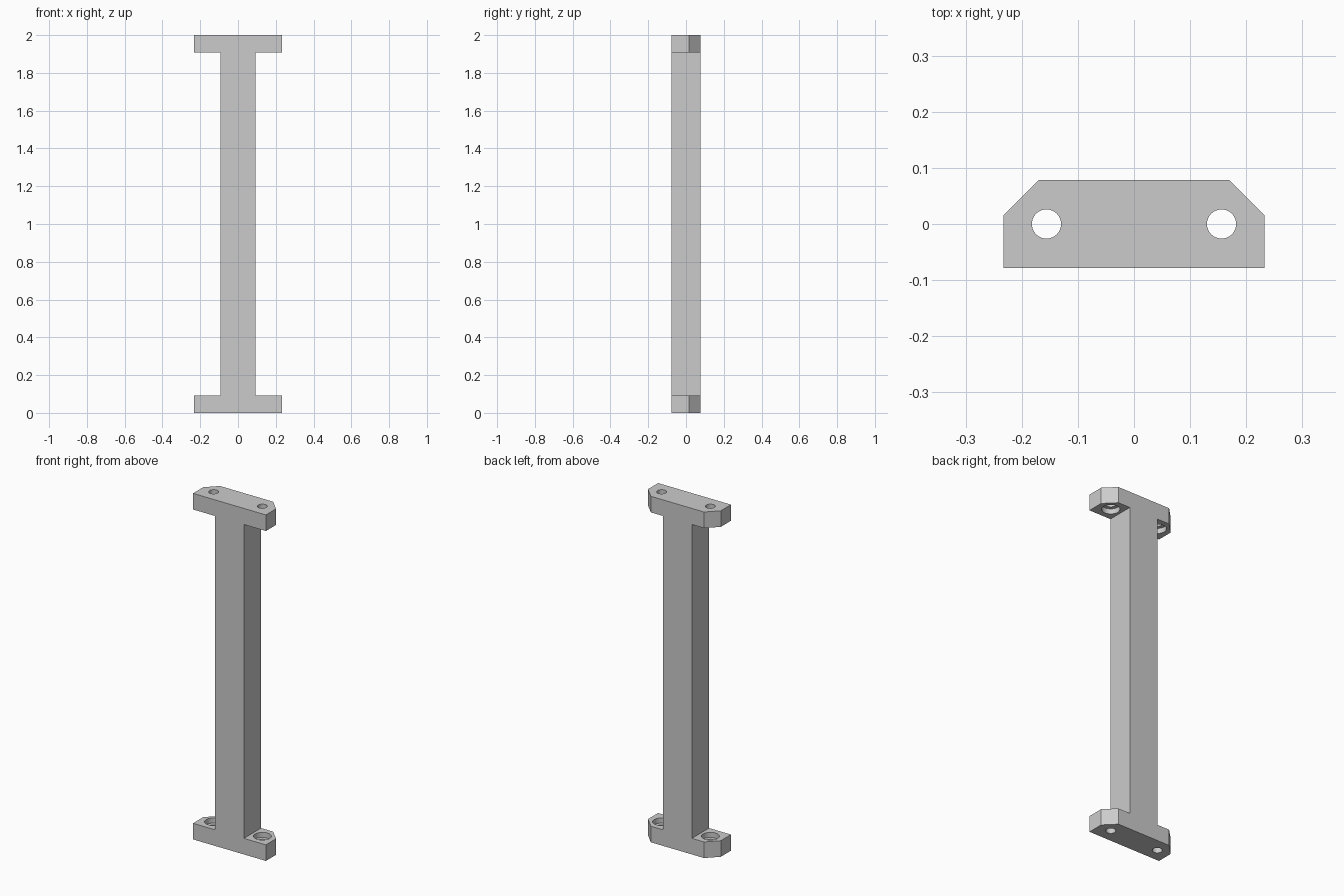
import bpy
import bmesh
from math import radians

if "Cube" in bpy.data.objects:
    bpy.data.objects.remove(bpy.data.objects["Cube"])

HEIGHT, PLATE = 2.0, 0.093       # overall height, end plate thickness
HALF_W, HALF_D = 0.233, 0.078    # half width and half depth
COLUMN = 0.093                   # half width of the column
CHAMFER = 0.063
HOLE_X, HOLE_R = 0.156, 0.026
BORE_R, BORE_DEPTH = 0.047, 0.03

grey = bpy.data.materials.new("plain grey")
grey.use_nodes = True
color = (0.6, 0.6, 0.6, 1)
grey.diffuse_color = color
grey.node_tree.nodes["Principled BSDF"].inputs["Base Color"].default_value = color


def prism(name, points, direction):
    """Extrude a closed outline along a direction."""
    bm = bmesh.new()
    face = bm.faces.new([bm.verts.new(p) for p in points])
    out = bmesh.ops.extrude_face_region(bm, geom=[face])["geom"]
    verts = [g for g in out if isinstance(g, bmesh.types.BMVert)]
    bmesh.ops.translate(bm, verts=verts, vec=direction)
    bmesh.ops.recalc_face_normals(bm, faces=bm.faces)
    mesh = bpy.data.meshes.new(name)
    bm.to_mesh(mesh)
    bm.free()
    obj = bpy.data.objects.new(name, mesh)
    bpy.context.collection.objects.link(obj)
    mesh.materials.append(grey)
    return obj


def cylinder(x, z0, z1, radius):
    bpy.ops.mesh.primitive_cylinder_add(
        vertices=48, radius=radius, depth=z1 - z0, location=(x, 0, (z0 + z1) / 2))
    obj = bpy.context.object
    obj.data.materials.append(grey)
    return obj


def cut(target, tool, operation):
    """Apply a boolean and discard its tool."""
    mod = target.modifiers.new("cut", "BOOLEAN")
    mod.object, mod.operation, mod.solver = tool, operation, "EXACT"
    bpy.context.view_layer.objects.active = target
    bpy.ops.object.modifier_apply(modifier=mod.name)
    bpy.data.objects.remove(tool)


# Column with an end plate at each end, as one I-shaped outline
right = [(HALF_W, 0), (HALF_W, PLATE), (COLUMN, PLATE),
         (COLUMN, HEIGHT - PLATE), (HALF_W, HEIGHT - PLATE), (HALF_W, HEIGHT)]
outline = right + [(-x, z) for x, z in reversed(right)]
post = prism("flanged_post", [(x, -HALF_D, z) for x, z in outline], (0, 2 * HALF_D, 0))

# Chamfered back corners of both plates
for side in (-1, 1):
    corner = [(HALF_W - CHAMFER, HALF_D), (HALF_W, HALF_D - CHAMFER),
              (HALF_W + CHAMFER, HALF_D), (HALF_W, HALF_D + CHAMFER)]
    wedge = prism("corner_cutter", [(side * x, y, -1) for x, y in corner],
                  (0, 0, HEIGHT + 2))
    cut(post, wedge, "DIFFERENCE")

# Screw holes, counterbored on the inner faces of the plates
for x in (-HOLE_X, HOLE_X):
    cut(post, cylinder(x, -0.1, HEIGHT + 0.1, HOLE_R), "DIFFERENCE")
    cut(post, cylinder(x, PLATE - BORE_DEPTH, HEIGHT - PLATE + BORE_DEPTH, BORE_R),
        "DIFFERENCE")

bpy.ops.object.select_all(action="DESELECT")
post.select_set(True)
bpy.context.view_layer.objects.active = post
bpy.ops.object.shade_smooth_by_angle(angle=radians(30))
